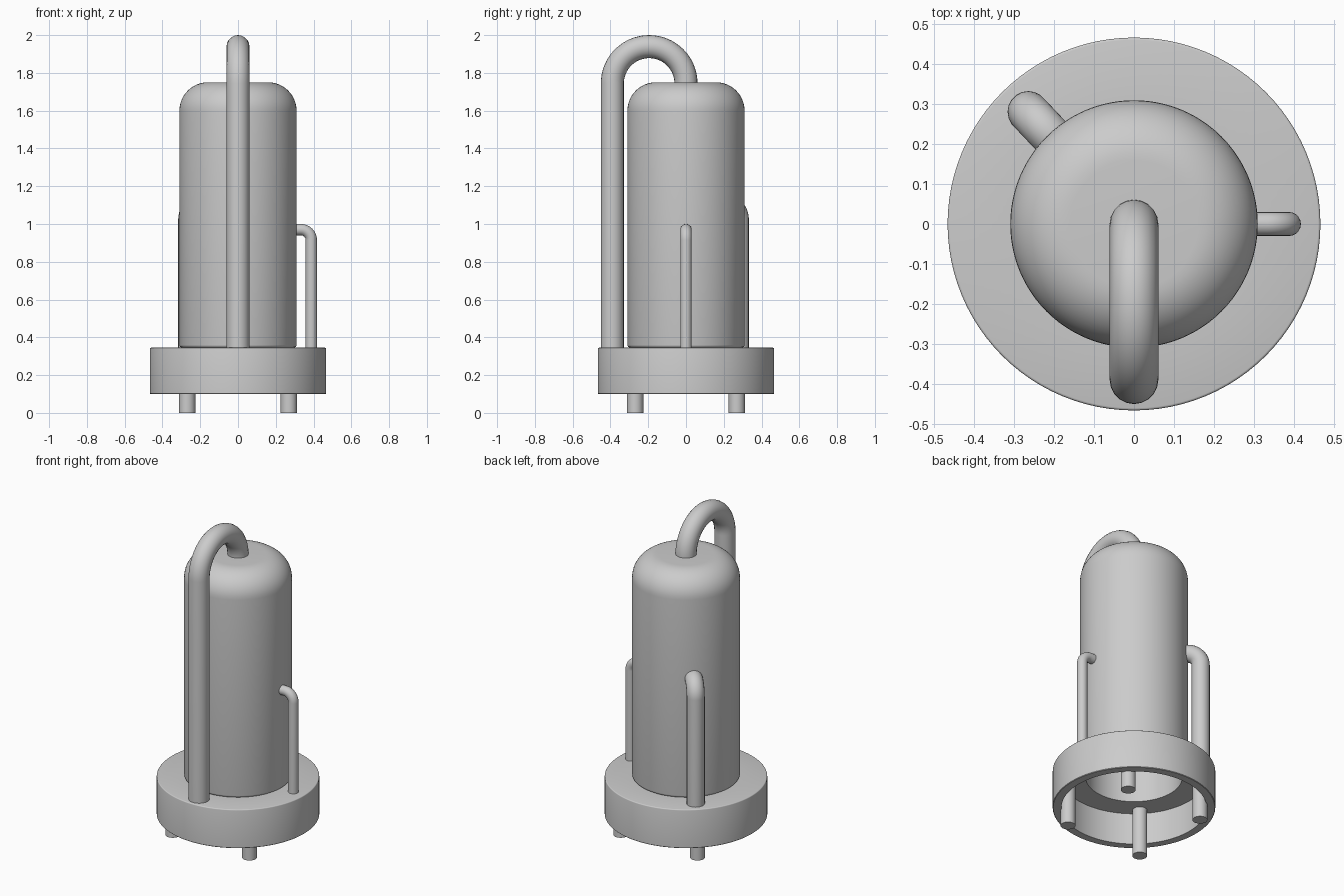
import bpy, bmesh, math
from mathutils import Vector

if "Cube" in bpy.data.objects:
    bpy.data.objects.remove(bpy.data.objects["Cube"])


def finish(ob, angle=35):
    bpy.ops.object.select_all(action='DESELECT')
    ob.select_set(True)
    bpy.context.view_layer.objects.active = ob
    bpy.ops.object.shade_smooth_by_angle(angle=math.radians(angle))
    return ob


def arc(cx, cz, r, a0, a1, n=8):
    pts = []
    for i in range(n + 1):
        a = math.radians(a0 + (a1 - a0) * i / n)
        pts.append((cx + r * math.cos(a), cz + r * math.sin(a)))
    return pts


def lathe(name, profile, closed=False, sides=96):
    bm = bmesh.new()
    verts = [bm.verts.new((r, 0, z)) for r, z in profile]
    edges = [bm.edges.new(p) for p in zip(verts, verts[1:])]
    if closed:
        edges.append(bm.edges.new((verts[-1], verts[0])))
    bmesh.ops.spin(bm, geom=verts + edges, axis=(0, 0, 1), cent=(0, 0, 0),
                   angle=2 * math.pi, steps=sides)
    bmesh.ops.remove_doubles(bm, verts=bm.verts, dist=1e-5)
    bmesh.ops.recalc_face_normals(bm, faces=bm.faces)
    me = bpy.data.meshes.new(name)
    bm.to_mesh(me)
    bm.free()
    ob = bpy.data.objects.new(name, me)
    bpy.context.collection.objects.link(ob)
    return finish(ob)


def pipe(name, path, radius, angle):
    # path holds (distance from axis, height) in the vertical plane at the given angle
    d = Vector((math.cos(math.radians(angle)), math.sin(math.radians(angle)), 0))
    cu = bpy.data.curves.new(name, 'CURVE')
    cu.dimensions = '3D'
    cu.bevel_depth = radius
    cu.bevel_resolution = 8
    cu.use_fill_caps = True
    sp = cu.splines.new('POLY')
    sp.points.add(len(path) - 1)
    for p, (r, z) in zip(sp.points, path):
        p.co = (d.x * r, d.y * r, z, 1)
    ob = bpy.data.objects.new(name, cu)
    bpy.context.collection.objects.link(ob)
    bpy.ops.object.select_all(action='DESELECT')
    ob.select_set(True)
    bpy.context.view_layer.objects.active = ob
    bpy.ops.object.convert(target='MESH')
    return finish(bpy.context.object)


TOP = 0.345   # top of the base
FLOOR = 0.33  # pipes end inside the base plate

# hollow base with a central opening
b = 0.006
lathe("base", [(0.277, 0.30), (0.417, 0.30), (0.417, 0.10), (0.467 - b / 2, 0.10),
               (0.467, 0.10 + b / 2)]
      + arc(0.467 - b, TOP - b, b, 0, 90, 3) + [(0.277, TOP)], closed=True)

# hollow tank with rounded shoulder, open at the bottom
lathe("tank", [(0, 1.715), (0.16, 1.715)] + arc(0.16, 1.60, 0.117, 90, 0)[1:]
      + [(0.277, TOP)] + arc(0.295, TOP + 0.015, 0.015, -90, 0, 4)
      + arc(0.16, 1.60, 0.15, 0, 90, 12) + [(0, 1.75)])

# large pipe arching over the tank top
pipe("overhead_pipe", [(0.39, FLOOR)] + arc(0.195, 1.744, 0.195, 0, 180, 32)
     + [(0, 1.73)], 0.061, -90)

# side pipes bending into the tank wall
for name, angle, reach, height, bend, radius in (
        ("thin_side_pipe", 0, 0.388, 0.97, 0.055, 0.03),
        ("thick_side_pipe", 133.3, 0.386, 1.10, 0.08, 0.052)):
    pipe(name, [(reach, FLOOR)]
         + arc(reach - bend, height - bend, bend, 0, 90, 12)
         + [(0.29, height)], radius, angle)

# four feet
for i, (sx, sy) in enumerate(((-1, -1), (1, -1), (1, 1), (-1, 1))):
    bpy.ops.mesh.primitive_cylinder_add(vertices=32, radius=0.043, depth=0.31,
                                        location=(sx * 0.269, sy * 0.269, 0.155))
    ob = bpy.context.object
    ob.name = "foot_%d" % (i + 1)
    finish(ob)
